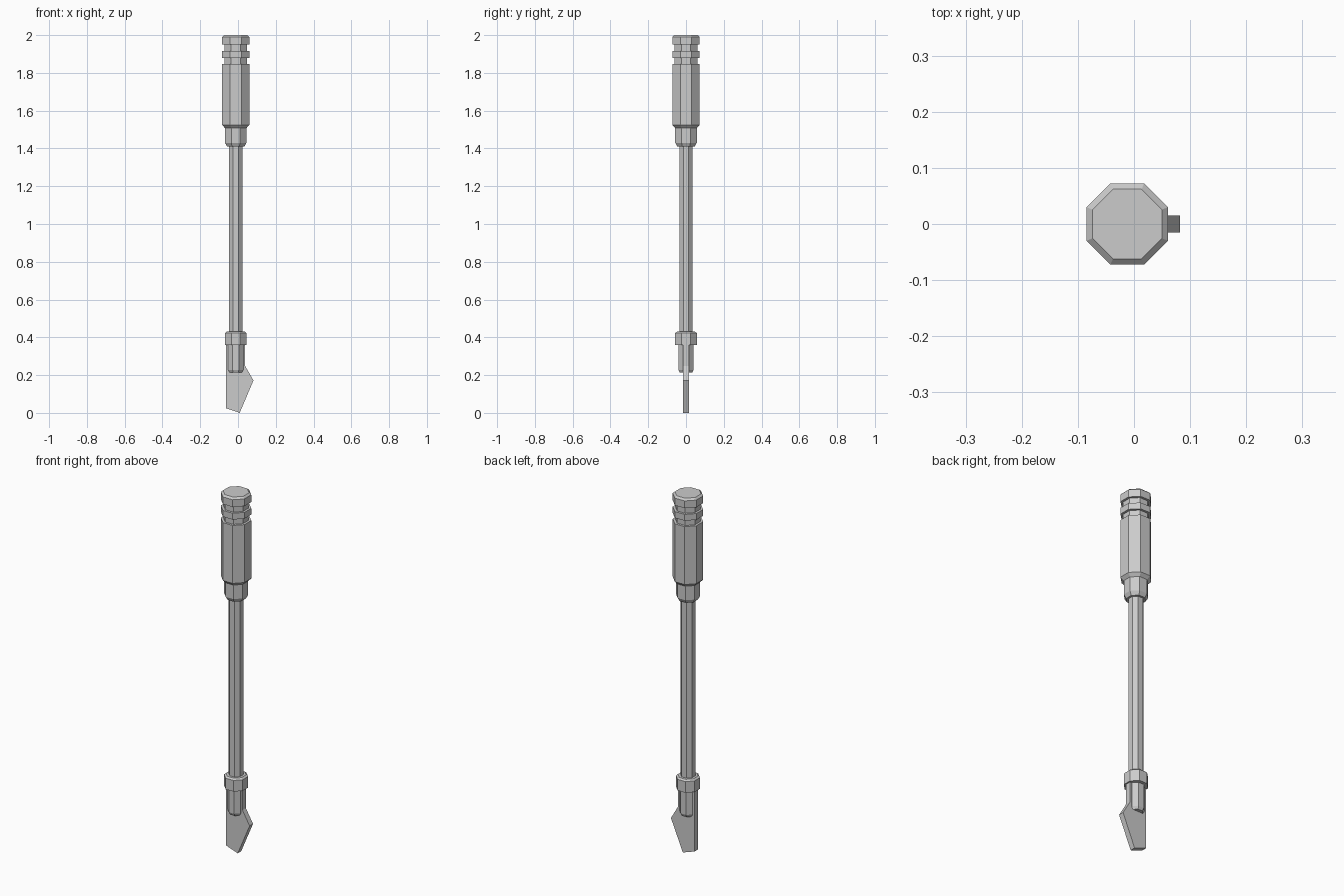
import bpy
import bmesh
from math import cos, sin, pi

if "Cube" in bpy.data.objects:
    bpy.data.objects.remove(bpy.data.objects["Cube"], do_unlink=True)

AXIS_X = -0.012
SIDES = 8


def make_material(name, colour):
    mat = bpy.data.materials.new(name)
    mat.use_nodes = True
    mat.diffuse_color = colour
    mat.node_tree.nodes["Principled BSDF"].inputs["Base Color"].default_value = colour
    return mat


grey = make_material("plain_grey", (0.6, 0.6, 0.6, 1))


def finish(name, bm):
    bmesh.ops.recalc_face_normals(bm, faces=bm.faces)
    mesh = bpy.data.meshes.new(name)
    bm.to_mesh(mesh)
    bm.free()
    mesh.materials.append(grey)
    obj = bpy.data.objects.new(name, mesh)
    bpy.context.collection.objects.link(obj)
    return obj


def octagonal(name, profile):
    """Stack octagon rings from (half width across flats, height) pairs."""
    bm = bmesh.new()
    rings = []
    for half_width, z in profile:
        r = half_width / cos(pi / SIDES)
        angles = [(i + 0.5) * 2 * pi / SIDES for i in range(SIDES)]
        rings.append([bm.verts.new((AXIS_X + r * cos(a), r * sin(a), z)) for a in angles])
    for low, high in zip(rings, rings[1:]):
        for i in range(SIDES):
            j = (i + 1) % SIDES
            bm.faces.new((low[i], low[j], high[j], high[i]))
    bm.faces.new(rings[0])
    bm.faces.new(rings[-1])
    return finish(name, bm)


def plate(name, outline, thickness):
    """Extrude an outline in the xz plane, centred on y = 0."""
    bm = bmesh.new()
    face = bm.faces.new([bm.verts.new((x, -thickness / 2, z)) for x, z in outline])
    extruded = bmesh.ops.extrude_face_region(bm, geom=[face])
    verts = [v for v in extruded["geom"] if isinstance(v, bmesh.types.BMVert)]
    bmesh.ops.translate(bm, verts=verts, vec=(0, thickness, 0))
    return finish(name, bm)


# Grip with two grooves, a neck and a chamfered end cap
octagonal("handle", [
    (0.046, 1.41), (0.057, 1.43), (0.057, 1.508), (0.0725, 1.525),
    (0.0725, 1.847), (0.06, 1.847), (0.06, 1.88),
    (0.0725, 1.88), (0.0725, 1.915), (0.06, 1.915), (0.06, 1.95),
    (0.0725, 1.95), (0.0725, 1.99), (0.062, 2.0)])

# Long rod
octagonal("shaft", [(0.035, 0.38), (0.035, 1.43)])

# Collar holding the blade
octagonal("collar", [(0.057, 0.36), (0.057, 0.422), (0.048, 0.43)])

# Socket gripping the blade below the collar
octagonal("blade_socket", [(0.033, 0.213), (0.04, 0.228), (0.04, 0.38)])

# Flat angled blade
plate("blade", [(-0.064, 0.38), (-0.064, 0.025), (0.009, 0.0),
                (0.082, 0.172), (0.038, 0.248), (0.038, 0.38)], 0.03)
